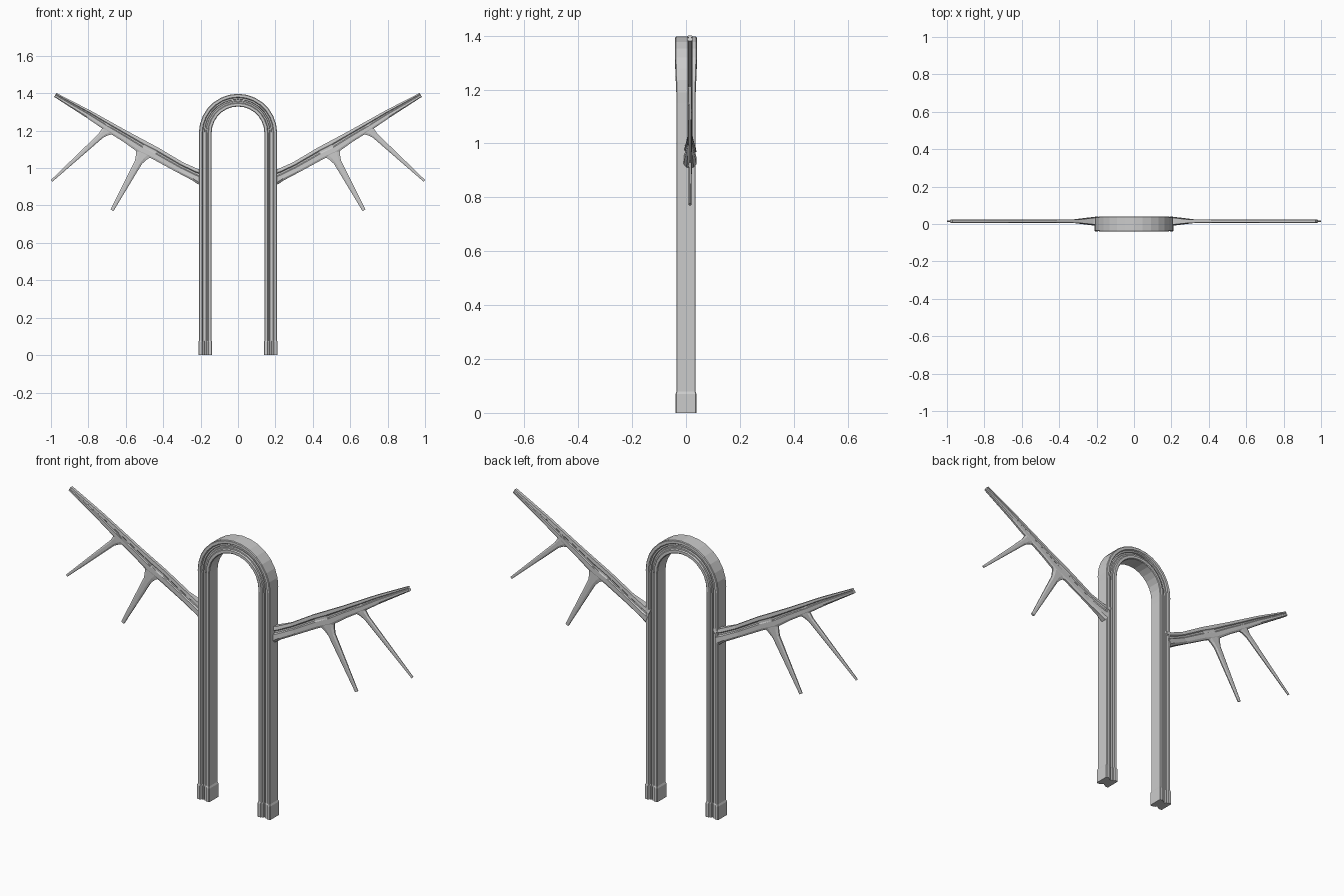
import bpy, bmesh, math
from mathutils import Vector

if "Cube" in bpy.data.objects:
    bpy.data.objects.remove(bpy.data.objects["Cube"])


def loft(name, stations, profile, y0=0.0, mirror=False):
    """Sweep a profile along x-z stations (x, z, half_width, half_depth)."""
    bm = bmesh.new()
    rings = []
    last = len(stations) - 1
    for i, (x, z, hw, hd) in enumerate(stations):
        a, b = stations[max(i - 1, 0)], stations[min(i + 1, last)]
        t = Vector((b[0] - a[0], b[1] - a[1])).normalized()
        rings.append([bm.verts.new((x - t.y * u * hw, y0 + v * hd, z + t.x * u * hw))
                      for u, v in profile])
    n = len(profile)
    for r, s in zip(rings, rings[1:]):
        for k in range(n):
            bm.faces.new((r[k], r[(k + 1) % n], s[(k + 1) % n], s[k]))
    bm.faces.new(rings[0])
    bm.faces.new(rings[-1])
    bmesh.ops.recalc_face_normals(bm, faces=bm.faces)
    me = bpy.data.meshes.new(name)
    bm.to_mesh(me)
    bm.free()
    ob = bpy.data.objects.new(name, me)
    bpy.context.collection.objects.link(ob)
    if mirror:
        ob.modifiers.new("Mirror", 'MIRROR').use_mirror_merge = False
    return ob


def symmetric(front):
    """Close a front half profile with its back copy."""
    return front + [(u, -v) for u, v in reversed(front)]


# Cross-sections: grooved bar, grooved branch, plain chamfered twig
bar = symmetric([(-1, -.92), (-.9, -1), (-.5, -1), (-.38, -.84), (-.16, -.84), (-.1, -.66),
                 (.1, -.66), (.16, -.84), (.38, -.84), (.5, -1), (.9, -1), (1, -.92)])
limb = symmetric([(-1, -.55), (-.7, -1), (-.05, -1), (.1, -.6), (.35, -.6), (.5, -1), (1, -.85)])
stick = symmetric([(-1, -.45), (-.5, -1), (.5, -1), (1, -.45)])

# Arch: straight legs and a round top that is slightly deeper
R, CZ, SEG = .175, 1.188, 14
arch = [(R, .07, .033, .036), (R, 1.15, .033, .036)]
for i in range(SEG + 1):
    a = math.pi * i / SEG
    arch.append((R * math.cos(a), CZ + R * math.sin(a), .034,
                 .036 + .004 * min(1, math.sin(a) / .6)))
arch += [(-R, 1.15, .033, .036), (-R, .07, .033, .036)]
loft("arch", arch, bar)

# Feet
loft("feet", [(R, 0, .037, .039), (R, .07, .037, .039), (R, .079, .033, .036)], bar, mirror=True)

# Main branches, flared where they meet the legs
Y = .015
loft("main_branches", [(.195, .95, .042, .024), (.23, .965, .034, .020), (.31, 1.004, .031, .010),
                       (.44, 1.078, .034, .009), (.51, 1.112, .037, .009),
                       (.60, 1.168, .030, .009), (.705, 1.23, .027, .009),
                       (.80, 1.289, .022, .009), (.977, 1.391, .012, .009)],
     limb, Y, mirror=True)

# Hanging twigs with flared roots
loft("lower_twigs", [(.492, 1.105, .060, .008), (.517, 1.06, .032, .008), (.532, 1.032, .021, .008),
                     (.674, .774, .009, .005)], stick, Y, mirror=True)
loft("outer_twigs", [(.682, 1.219, .046, .008), (.711, 1.193, .024, .008), (.732, 1.174, .016, .007),
                     (.996, .932, .006, .004)], stick, Y, mirror=True)
